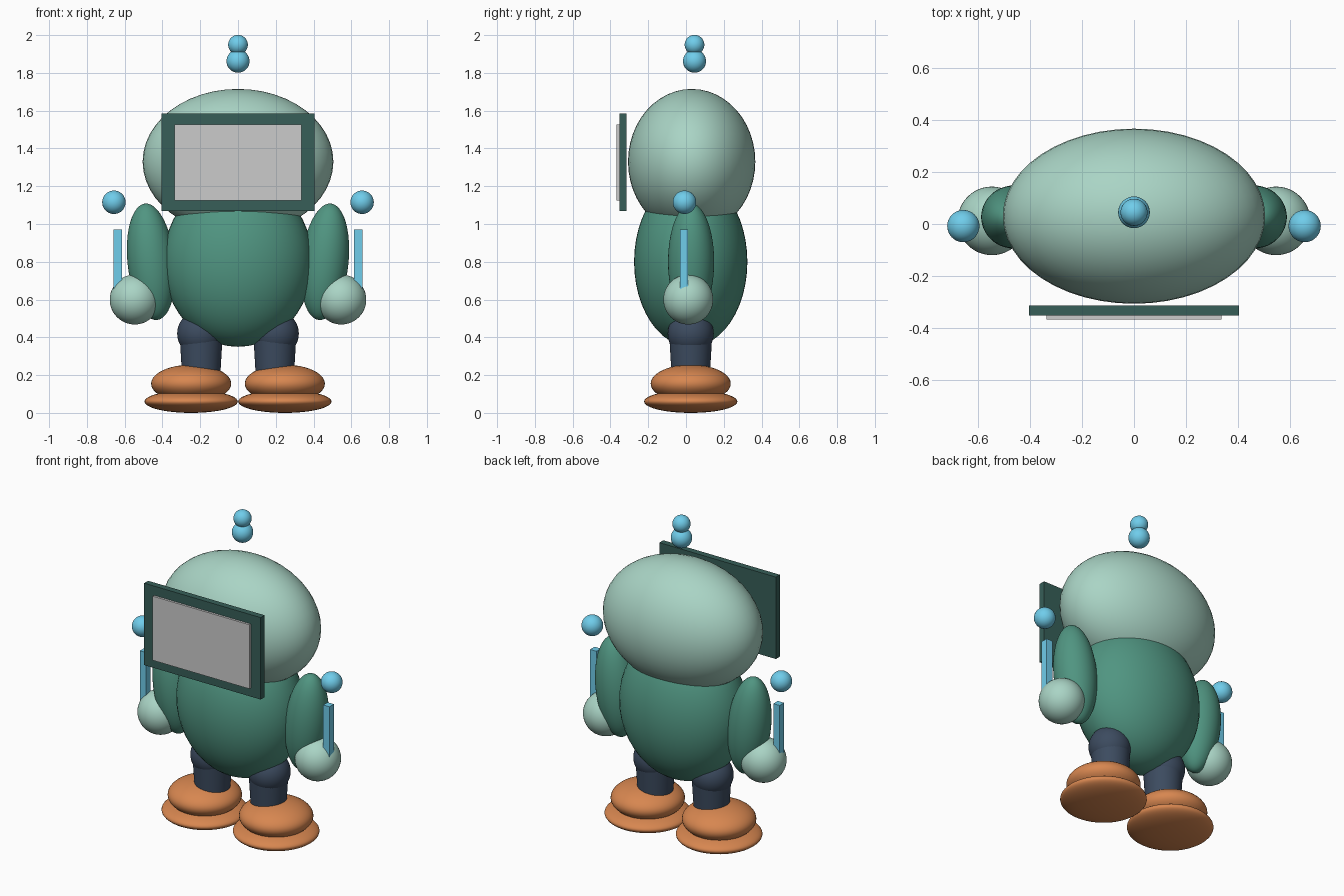
import bpy
from math import radians

if "Cube" in bpy.data.objects:
    bpy.data.objects.remove(bpy.data.objects["Cube"])


def material(name, rgb):
    m = bpy.data.materials.new(name)
    m.diffuse_color = (*rgb, 1)
    m.use_nodes = True
    m.node_tree.nodes["Principled BSDF"].inputs["Base Color"].default_value = m.diffuse_color
    return m


MINT = material("mint", (0.40, 0.66, 0.56))
GREEN = material("green", (0.08, 0.30, 0.22))
DARK = material("dark_green", (0.038, 0.114, 0.098))
BLUE = material("sky_blue", (0.16, 0.61, 0.83))
ORANGE = material("orange", (0.68, 0.24, 0.08))
NAVY = material("navy", (0.045, 0.07, 0.115))


def finish(name, mat, smooth):
    ob = bpy.context.object
    ob.name = name
    if mat:
        ob.data.materials.append(mat)
    if smooth:
        bpy.ops.object.shade_smooth_by_angle(angle=radians(35))
    return ob


def ellipsoid(name, loc, radii, mat, tilt=0):
    bpy.ops.mesh.primitive_uv_sphere_add(segments=48, ring_count=24, location=loc,
                                         rotation=(0, tilt, 0))
    bpy.context.object.scale = radii
    return finish(name, mat, True)


def ball(name, loc, r, mat):
    return ellipsoid(name, loc, (r, r, r), mat)


def box(name, lo, hi, mat):
    bpy.ops.mesh.primitive_cube_add(size=1, location=[(a + b) / 2 for a, b in zip(lo, hi)])
    bpy.context.object.scale = [b - a for a, b in zip(lo, hi)]
    return finish(name, mat, False)


# Body and head
ellipsoid("body", (0, 0.025, 0.80), (0.395, 0.30, 0.45), GREEN)
ellipsoid("head", (0, 0.03, 1.33), (0.505, 0.337, 0.385), MINT)

# Face display
box("display_frame", (-0.405, -0.353, 1.07), (0.405, -0.314, 1.585), DARK)
box("display_screen", (-0.336, -0.367, 1.124), (0.336, -0.353, 1.527), None)

# Antenna balls
ball("antenna_lower_ball", (0, 0.045, 1.862), 0.061, BLUE)
ball("antenna_upper_ball", (0, 0.045, 1.949), 0.052, BLUE)

for s, side in ((-1, "left"), (1, "right")):
    # Arm, hand and held wand
    ellipsoid(f"{side}_arm", (s * 0.46, 0.027, 0.80), (0.125, 0.122, 0.31), GREEN,
              tilt=s * radians(6))
    ball(f"{side}_hand", (s * 0.547, 0.012, 0.60), 0.132, MINT)
    x = s * 0.637
    box(f"{side}_wand", (x - 0.022, -0.033, 0.60), (x + 0.022, 0.011, 0.97), BLUE)
    ball(f"{side}_wand_ball", (s * 0.657, -0.008, 1.115), 0.062, BLUE)

    # Leg
    ball(f"{side}_thigh", (s * 0.20, 0.025, 0.42), 0.122, NAVY)
    bpy.ops.mesh.primitive_cone_add(vertices=48, radius1=0.10, radius2=0.112, depth=0.2,
                                    location=(s * 0.195, 0.025, 0.28))
    finish(f"{side}_shin", NAVY, True)

    # Shoe and sole
    ellipsoid(f"{side}_shoe", (s * 0.248, 0.025, 0.155), (0.212, 0.212, 0.10), ORANGE)
    ellipsoid(f"{side}_sole", (s * 0.248, 0.025, 0.06), (0.247, 0.247, 0.06), ORANGE)
